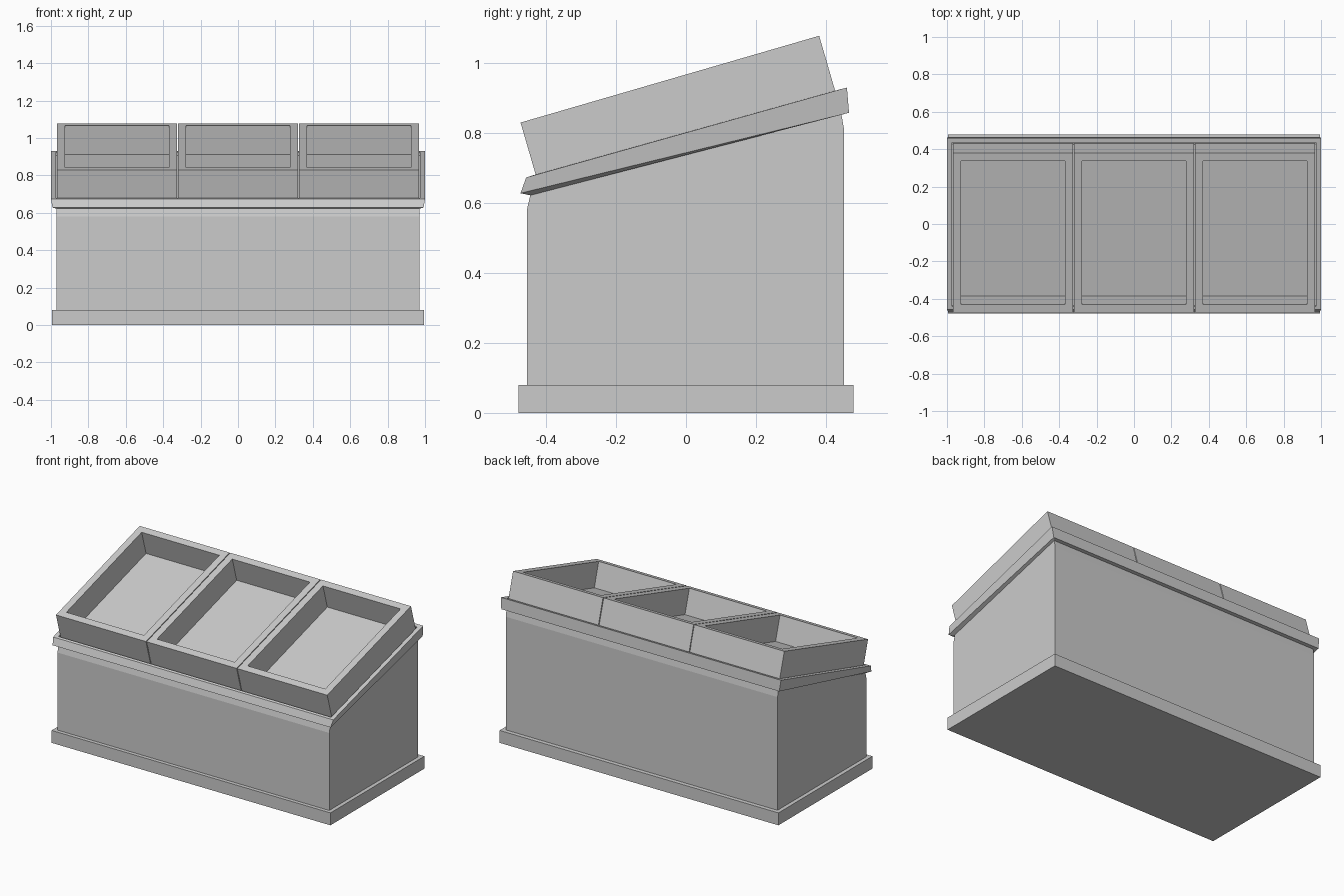
import bpy, bmesh, math

if "Cube" in bpy.data.objects:
    bpy.data.objects.remove(bpy.data.objects["Cube"])

ANG = math.radians(16.2)
C, S = math.cos(ANG), math.sin(ANG)


def loft(name, loops, cx=0.0):
    """Skin rectangular rings (half_x, (y, z) front, (y, z) back) and cap both ends."""
    bm = bmesh.new()
    rings = []
    for hx, (yf, zf), (yb, zb) in loops:
        pts = [(cx - hx, yf, zf), (cx + hx, yf, zf), (cx + hx, yb, zb), (cx - hx, yb, zb)]
        rings.append([bm.verts.new(p) for p in pts])
    for a, b in zip(rings, rings[1:]):
        for i in range(4):
            j = (i + 1) % 4
            bm.faces.new((a[i], a[j], b[j], b[i]))
    bm.faces.new(rings[0][::-1])
    bm.faces.new(rings[-1])
    bmesh.ops.recalc_face_normals(bm, faces=bm.faces)
    me = bpy.data.meshes.new(name)
    bm.to_mesh(me)
    bm.free()
    ob = bpy.data.objects.new(name, me)
    bpy.context.collection.objects.link(ob)
    return ob


def tilted(u, d):
    """Point u along the sloped bin rim and d below it."""
    return (-0.473 + u * C + d * S, 0.83 + u * S - d * C)


# Plinth
loft("plinth", [(0.995, (-0.479, 0), (0.479, 0)),
                (0.995, (-0.479, 0.08), (0.479, 0.08))])

# Cabinet body with sloped top and small front and back chamfers
loft("cabinet_body", [(0.97, (-0.455, 0.06), (0.452, 0.06)),
                      (0.97, (-0.455, 0.58), (0.452, 0.81)),
                      (0.97, (-0.444, 0.627), (0.443, 0.86))])

# Sloped top frame: underside, outer edge, rim and shallow recess
loft("sloped_top_frame", [(0.97, (-0.445, 0.622), (0.444, 0.855)),
                          (0.992, (-0.473, 0.628), (0.466, 0.858)),
                          (1.0, (-0.457, 0.673), (0.46, 0.93)),
                          (0.974, (-0.442, 0.678), (0.437, 0.924)),
                          (0.974, (-0.436, 0.659), (0.443, 0.905))])

# Three open display bins
LENGTH, WALL, FLOOR, DEPTH = 0.889, 0.045, 0.16, 0.178
for i, side in enumerate(("left", "middle", "right")):
    loft(f"display_bin_{side}",
         [(0.321, tilted(0, DEPTH), tilted(LENGTH, DEPTH)),
          (0.321, tilted(0, 0), tilted(LENGTH, 0)),
          (0.277, tilted(WALL, 0), tilted(LENGTH - WALL, 0)),
          (0.277, tilted(WALL, FLOOR), tilted(LENGTH - WALL, FLOOR))],
         cx=(i - 1) * 0.647)
